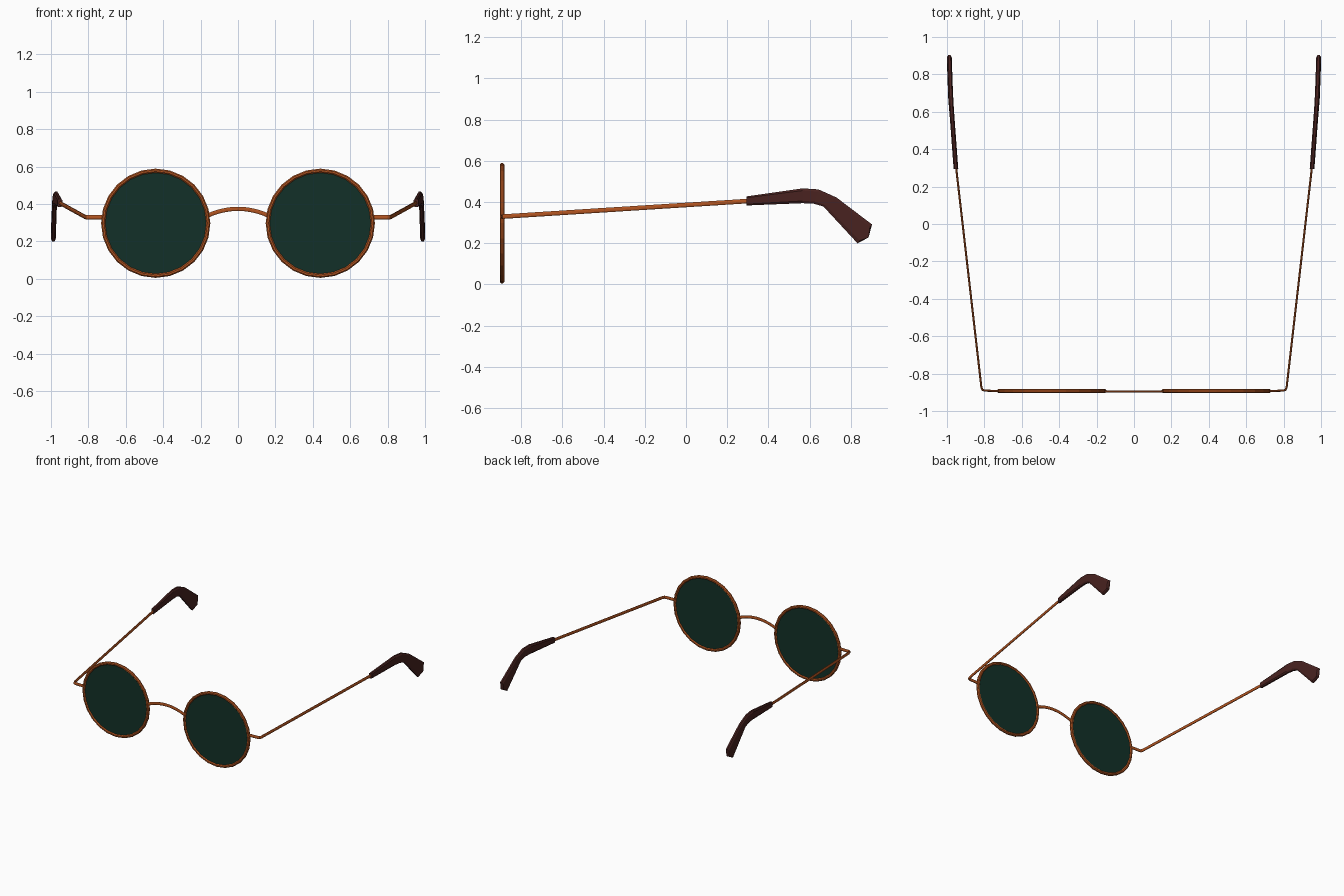
import bpy, bmesh, math
from mathutils import Vector

if "Cube" in bpy.data.objects:
    bpy.data.objects.remove(bpy.data.objects["Cube"])


def material(name, rgb):
    m = bpy.data.materials.new(name)
    m.diffuse_color = (*rgb, 1)
    m.use_nodes = True
    m.node_tree.nodes["Principled BSDF"].inputs["Base Color"].default_value = m.diffuse_color
    return m


COPPER = material("copper", (0.45, 0.09, 0.015))
GREEN = material("green_glass", (0.006, 0.030, 0.021))
BROWN = material("brown_plastic", (0.065, 0.016, 0.014))


def loft(name, rings, mat, closed=False, mirror=True):
    """Skin a list of equal-sized vertex rings, capping the ends if open."""
    bm = bmesh.new()
    vs = [[bm.verts.new(p) for p in r] for r in rings]
    n = len(rings[0])
    pairs = list(zip(vs, vs[1:])) + ([(vs[-1], vs[0])] if closed else [])
    for a, b in pairs:
        for i in range(n):
            j = (i + 1) % n
            bm.faces.new((a[i], a[j], b[j], b[i]))
    if not closed:
        bm.faces.new(vs[0])
        bm.faces.new(vs[-1])
    bmesh.ops.recalc_face_normals(bm, faces=bm.faces)
    me = bpy.data.meshes.new(name)
    bm.to_mesh(me)
    bm.free()
    ob = bpy.data.objects.new(name, me)
    bpy.context.collection.objects.link(ob)
    me.materials.append(mat)
    if mirror:
        ob.modifiers.new("mirror", 'MIRROR').use_mirror_merge = False
    return ob


def sweep(name, path, half_w, half_h, mat, mirror=True, sides=8):
    """Flattened wire along a path."""
    pts = [Vector(p) for p in path]
    rings = []
    for i, p in enumerate(pts):
        t = (pts[min(i + 1, len(pts) - 1)] - pts[max(i - 1, 0)]).normalized()
        side = t.cross(Vector((0, 0, 1))).normalized()
        up = side.cross(t)
        rings.append([p + side * half_w * math.cos(a) + up * half_h * math.sin(a)
                      for a in (2 * math.pi * (k + 0.5) / sides for k in range(sides))])
    return loft(name, rings, mat, mirror=mirror)


CX, CZ, FY, SEG = 0.44, 0.297, -0.893, 24


def circle(r, y):
    return [(CX + r * math.cos(2 * math.pi * i / SEG), y,
             CZ + r * math.sin(2 * math.pi * i / SEG)) for i in range(SEG)]


# Round wire rims
section = [(0.281 + 0.012 * math.cos(a), FY + 0.012 * math.sin(a))
           for a in (2 * math.pi * (k + 0.5) / 8 for k in range(8))]
loft("rim", [circle(r, y) for r, y in section], COPPER, closed=True)

# Tinted lenses
loft("lens", [circle(0.278, FY - 0.004), circle(0.278, FY + 0.004)], GREEN)

# Arched nose bridge
bridge = [(-0.165 + 0.33 * i / 10, FY - 0.002,
           0.337 + 0.037 * (1 - (i / 5 - 1) ** 2)) for i in range(11)]
sweep("bridge", bridge, 0.005, 0.012, COPPER, mirror=False)

# Hinge corner and temple arm in one wire
arm = [(0.722, FY, 0.329), (0.795, FY + 0.002, 0.329), (0.81, FY + 0.006, 0.329),
       (0.816, FY + 0.02, 0.33), (0.952, 0.31, 0.405)]
sweep("temple_arm", arm, 0.006, 0.012, COPPER)

# Flat ear tips: (x, top y, top z, bottom y, bottom z)
tip = [(0.952, 0.294, 0.427, 0.294, 0.383),
       (0.972, 0.566, 0.466, 0.566, 0.394),
       (0.977, 0.643, 0.461, 0.619, 0.392),
       (0.981, 0.730, 0.422, 0.667, 0.378),
       (0.987, 0.903, 0.291, 0.833, 0.199),
       (0.987, 0.887, 0.231, 0.883, 0.226)]
rings = []
for x, ty, tz, by, bz in tip:
    top, bot = Vector((x, ty, tz)), Vector((x, by, bz))
    ring = []
    for dx, f in ((-1, 0.15), (-0.5, 0), (0.5, 0), (1, 0.15),
                  (1, 0.85), (0.5, 1), (-0.5, 1), (-1, 0.85)):
        ring.append(top.lerp(bot, f) + Vector((dx * 0.0125, 0, 0)))
    rings.append(ring)
loft("ear_tip", rings, BROWN)
